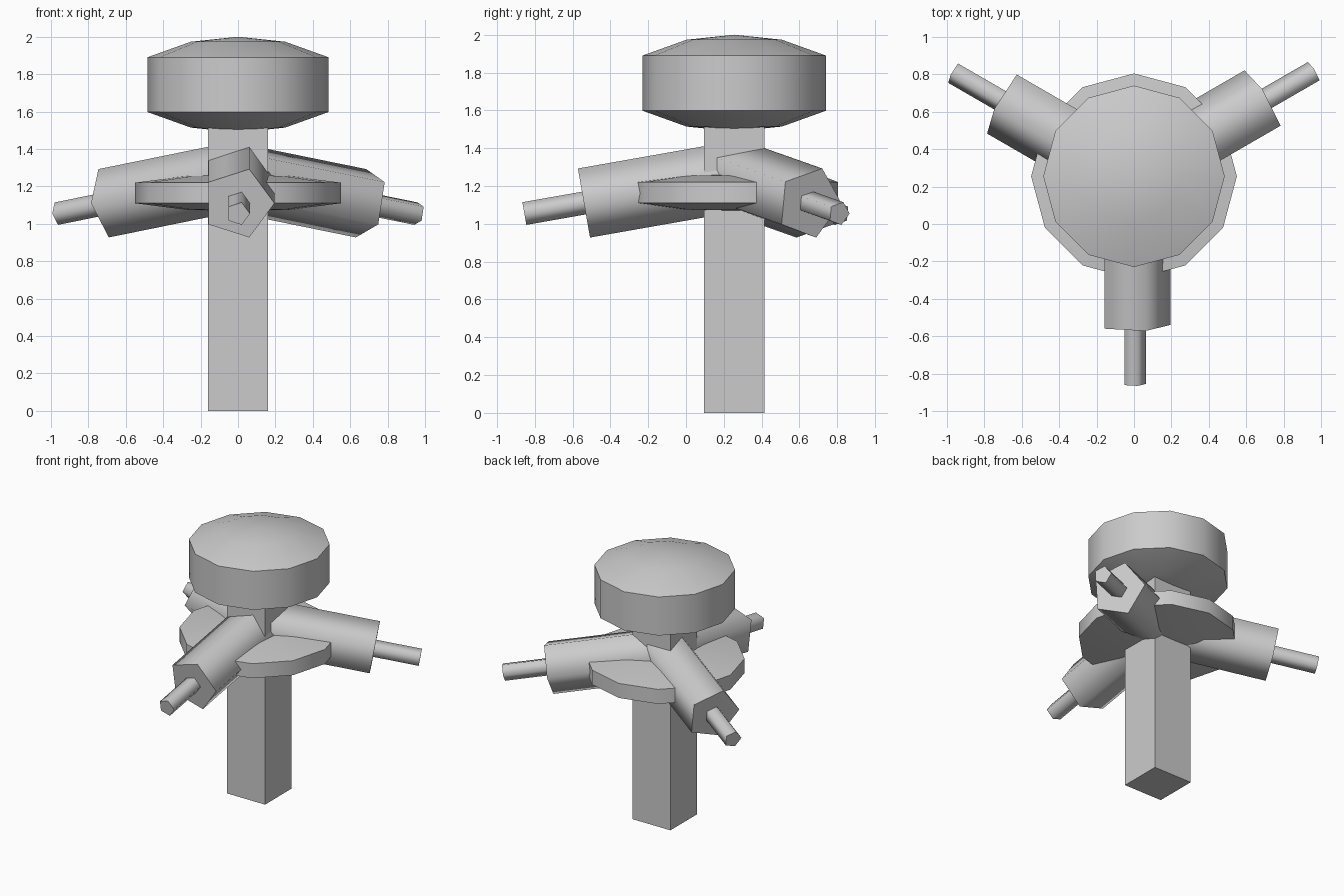
import bpy, bmesh
from math import cos, sin, pi, radians
from mathutils import Matrix

if "Cube" in bpy.data.objects:
    bpy.data.objects.remove(bpy.data.objects["Cube"])

CY = 0.255            # y of the post axis
TILT = radians(10)    # downward slope of the arms


def lathe(name, profile, sides, matrix, smooth):
    """Revolve (radius, height) points round local z; first vertex lies on +x."""
    bm = bmesh.new()
    rings = [[bm.verts.new((r * cos(2 * pi * i / sides), r * sin(2 * pi * i / sides), z))
              for i in range(sides)] for r, z in profile]
    for a, b in zip(rings, rings[1:]):
        for i in range(sides):
            j = (i + 1) % sides
            bm.faces.new((a[i], a[j], b[j], b[i]))
    # flat ends are closed; zero-radius ends collapse to a point
    if profile[0][0] > 0:
        bm.faces.new(rings[0][::-1])
    if profile[-1][0] > 0:
        bm.faces.new(rings[-1])
    bmesh.ops.remove_doubles(bm, verts=bm.verts[:], dist=1e-5)
    bmesh.ops.recalc_face_normals(bm, faces=bm.faces[:])
    mesh = bpy.data.meshes.new(name)
    bm.to_mesh(mesh)
    bm.free()
    ob = bpy.data.objects.new(name, mesh)
    bpy.context.collection.objects.link(ob)
    ob.matrix_world = matrix
    bpy.ops.object.select_all(action='DESELECT')
    ob.select_set(True)
    bpy.context.view_layer.objects.active = ob
    bpy.ops.object.shade_smooth_by_angle(angle=radians(smooth))
    return ob


def domed_disc(name, radius, rim, dome, z):
    """Twelve-sided disc with shallow domes above and below the rim."""
    mid = rim + (dome - rim) * 0.76
    profile = [(0, -dome), (radius * 0.52, -mid), (radius, -rim),
               (radius, rim), (radius * 0.52, mid), (0, dome)]
    lathe(name, profile, 12, Matrix.Translation((0, CY, z)), 40)


# square post
bpy.ops.mesh.primitive_cube_add(size=1, location=(0, CY, 0.8))
post = bpy.context.object
post.name = "post"
post.scale = (0.32, 0.32, 1.6)

# cap on top and thin collar round the post
domed_disc("cap", 0.485, 0.146, 0.256, 1.744)
domed_disc("collar", 0.55, 0.055, 0.1, 1.165)

# three drooping arms with a thin rod out of each end
for k, label in enumerate(("front", "right", "left")):
    m = (Matrix.Translation((0, CY, 1.25))
         @ Matrix.Rotation(2 * pi / 3 * k, 4, 'Z')
         @ Matrix.Rotation(pi / 2 + TILT, 4, 'X'))
    lathe(label + "_arm", [(0.195, 0), (0.195, 0.807)], 5, m, 80)
    lathe(label + "_rod", [(0.064, 0.6), (0.064, 1.127)], 5, m, 80)
